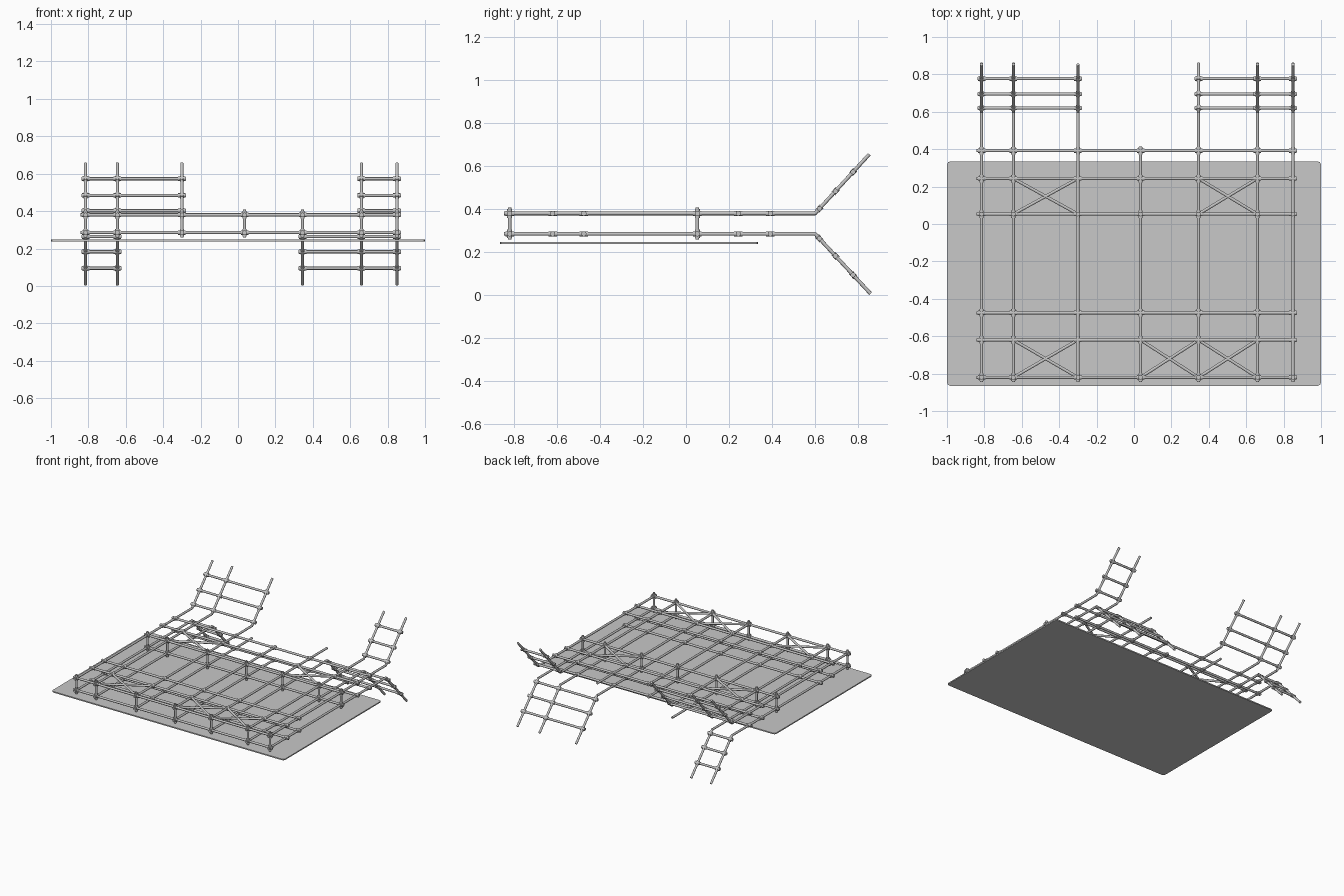
import bpy, bmesh, math
from mathutils import Vector, Matrix

if "Cube" in bpy.data.objects:
    bpy.data.objects.remove(bpy.data.objects["Cube"])


def material(name, c):
    m = bpy.data.materials.new(name)
    m.diffuse_color = (c, c, c, 1)
    m.use_nodes = True
    m.node_tree.nodes["Principled BSDF"].inputs["Base Color"].default_value = m.diffuse_color
    return m


STEEL = material("steel grey", 0.56)
SHEET = material("sheet grey", 0.58)
R, SLEEVE = 0.0085, 0.012                 # bar and joint radii
XS = [-0.815, -0.645, -0.30, 0.035, 0.345, 0.66, 0.85]
YS = [-0.82, -0.62, -0.475, 0.053, 0.243, 0.392]
LOW, HIGH, BEND = 0.285, 0.38, 0.6
X0, X1 = XS[0] - 0.026, XS[-1] + 0.022


def rod(bm, a, b, r=R, sides=10):
    a, b = Vector(a), Vector(b)
    d = b - a
    rot = d.to_track_quat('Z', 'Y').to_matrix().to_4x4()
    bmesh.ops.create_cone(bm, cap_ends=True, segments=sides, radius1=r, radius2=r,
                          depth=d.length, matrix=Matrix.Translation((a + b) / 2) @ rot)


def joint(bm, p, axis, half=0.02):
    p, axis = Vector(p), Vector(axis).normalized()
    rod(bm, p - axis * half, p + axis * half, SLEEVE)


def finish(bm, name, mat=STEEL):
    me = bpy.data.meshes.new(name)
    bm.to_mesh(me)
    bm.free()
    ob = bpy.data.objects.new(name, me)
    bpy.context.collection.objects.link(ob)
    me.materials.append(mat)
    bpy.ops.object.select_all(action='DESELECT')
    ob.select_set(True)
    bpy.context.view_layer.objects.active = ob
    bpy.ops.object.shade_smooth_by_angle(angle=math.radians(40))


# Base sheet with clipped corners
bm = bmesh.new()
bmesh.ops.create_cube(bm, size=1, matrix=Matrix.Translation((0, -0.265, 0.243))
                      @ Matrix.Diagonal((2, 1.2, 0.009, 1)))
upright = [e for e in bm.edges if abs(e.verts[0].co.z - e.verts[1].co.z) > 0.005]
bmesh.ops.bevel(bm, geom=upright, offset=0.018, segments=2, profile=0.5, affect='EDGES')
finish(bm, "base_sheet", SHEET)

# Two grid levels; some long bars bend up or down into ramps
levels = [
    ("lower", LOW, (0.858, 0.007), [(0, 1), (4, 5, 6)]),
    ("upper", HIGH, (0.852, 0.655), [(0, 1, 2), (5, 6)]),
]
for name, z, (ey, ez), groups in levels:
    bent = [i for g in groups for i in g]
    end = Vector((0, ey, ez))
    corner = Vector((0, BEND, z))
    slope = (end - corner).normalized()

    bm = bmesh.new()
    for i, x in enumerate(XS):
        off = Vector((x, 0, 0))
        stop = 0.415 if i == 3 else BEND
        rod(bm, (x, -0.845, z), (x, stop + (0.003 if i in bent else 0), z))
        if i in bent:
            rod(bm, off + corner - slope * 0.003, off + end)
    finish(bm, name + "_long_bars")

    bm = bmesh.new()
    for y in YS:
        rod(bm, (X0, y, z), (X1, y, z))
    finish(bm, name + "_cross_bars")

    # Ramp rungs
    bm = bmesh.new()
    joints = bmesh.new()
    for g in groups:
        for y in (0.62, 0.695, 0.777):
            p = corner + slope * ((y - BEND) / slope.y)
            a, b = XS[g[0]] - 0.022, XS[g[-1]] + 0.022
            rod(bm, (a, p.y, p.z), (b, p.y, p.z))
            for i in g:
                q = (XS[i], p.y, p.z)
                joint(joints, q, (1, 0, 0))
                joint(joints, q, slope, 0.015)
    finish(bm, name + "_ramp_rungs")

    # Sleeves at every crossing
    for x in XS:
        for y in YS:
            joint(joints, (x, y, z), (1, 0, 0))
            joint(joints, (x, y, z), (0, 1, 0))
    finish(joints, name + "_joints")

# Short posts tying the levels together
bm = bmesh.new()
for x in XS:
    for y in (YS[0], YS[3]):
        rod(bm, (x, y, 0.258), (x, y, 0.408))
        for z in (LOW, HIGH):
            joint(bm, (x, y, z), (0, 0, 1))
finish(bm, "posts")

# Flat diagonal braces in the upper level
bm = bmesh.new()
for i, j in ((2, 0), (4, 0), (5, 0), (2, 3), (5, 3)):
    xa, xb, ya, yb = XS[i - 1], XS[i], YS[j], YS[j + 1]
    rod(bm, (xa, ya, HIGH), (xb, yb, HIGH))
    rod(bm, (xa, yb, HIGH), (xb, ya, HIGH))
finish(bm, "diagonal_braces")
